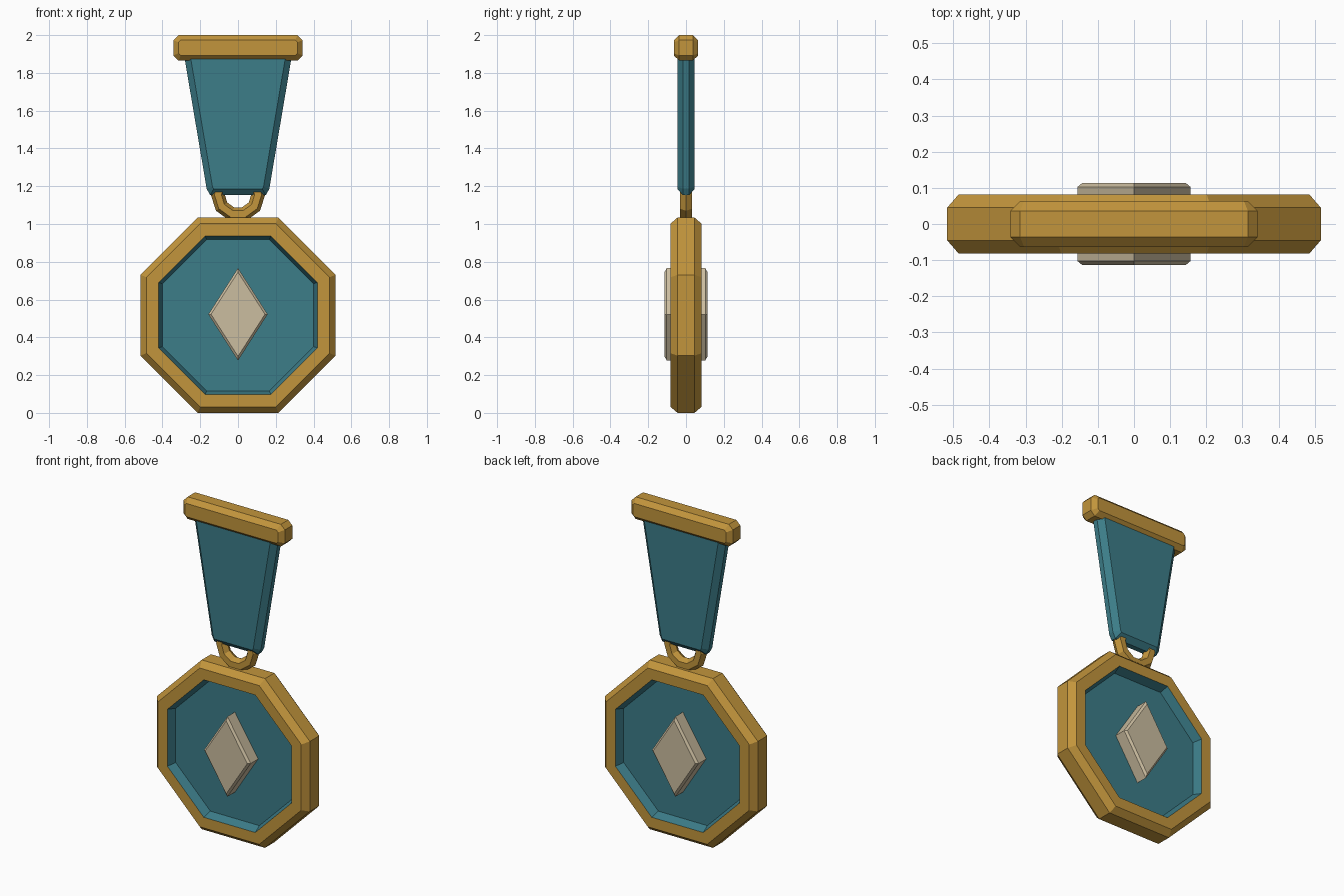
import bpy, bmesh
from math import cos, sin, pi, radians
from mathutils import Vector

cube = bpy.data.objects.get("Cube")
if cube:
    bpy.data.objects.remove(cube, do_unlink=True)


def make_material(name, rgb):
    mat = bpy.data.materials.new(name)
    mat.use_nodes = True
    mat.diffuse_color = (*rgb, 1)
    mat.node_tree.nodes["Principled BSDF"].inputs["Base Color"].default_value = (*rgb, 1)
    return mat


gold = make_material("warm gold", (0.54, 0.30, 0.045))
teal = make_material("teal", (0.045, 0.205, 0.25))
cream = make_material("pale stone", (0.60, 0.51, 0.35))


def inset(outline, d):
    """Move every edge of a convex counter-clockwise outline inwards by d."""
    pts = [Vector(p) for p in outline]
    result = []
    for i, p in enumerate(pts):
        a = (p - pts[i - 1]).normalized()
        b = (pts[(i + 1) % len(pts)] - p).normalized()
        na, nb = Vector((-a.y, a.x)), Vector((-b.y, b.x))
        result.append(p + (na + nb) * (d / (1 + na.dot(nb))))
    return result


def layered_plate(name, outline, front_layers, mats, bands=None):
    """Loft (inset, depth) loops from the front face to the side, mirrored to the back.
    bands gives a material index for the cap and each front band."""
    layers = [(d, -y) for d, y in front_layers] + [(d, y) for d, y in reversed(front_layers)]
    bands = bands or [0] * len(front_layers)
    slots = bands[1:] + [0] + bands[:0:-1]
    bm = bmesh.new()
    loops = [[bm.verts.new((p.x, y, p.y)) for p in inset(outline, d)] for d, y in layers]
    for first, second, slot in zip(loops, loops[1:], slots):
        for i in range(len(first)):
            face = bm.faces.new((first[i - 1], first[i], second[i], second[i - 1]))
            face.material_index = slot
    for cap in (loops[0], loops[-1]):
        bm.faces.new(cap).material_index = bands[0]
    bmesh.ops.recalc_face_normals(bm, faces=bm.faces)
    mesh = bpy.data.meshes.new(name)
    bm.to_mesh(mesh)
    bm.free()
    obj = bpy.data.objects.new(name, mesh)
    bpy.context.collection.objects.link(obj)
    for mat in mats:
        mesh.materials.append(mat)
    return obj


def mirrored(right_side):
    """Complete a bottom-to-top right-hand outline with its left half."""
    return right_side + [(-x, z) for x, z in reversed(right_side)]


# Octagonal medal: gold rim around recessed teal fields on both faces
apothem = 0.517
radius = apothem / cos(pi / 8)
octagon = [(radius * cos(pi / 8 + k * pi / 4), apothem + radius * sin(pi / 8 + k * pi / 4))
           for k in range(8)]
layered_plate("medal_body", octagon,
              [(0.117, 0.03), (0.097, 0.082), (0.032, 0.082), (0, 0.045)],
              [gold, teal], [1, 1, 0, 0])

# Diamond stone, passing through the medal
diamond = [(0.157, 0.522), (0, 0.767), (-0.157, 0.522), (0, 0.277)]
layered_plate("diamond_stone", diamond, [(0.012, 0.114), (0, 0.102)], [cream])

# Tapered ribbon with chamfered edges
ribbon = mirrored([(0.148, 1.153), (0.166, 1.187), (0.29, 1.92)])
layered_plate("ribbon", ribbon, [(0.032, 0.046), (0, 0.016)], [teal])

# Top bar with chamfered corners
bar = mirrored([(0.315, 1.865), (0.342, 1.892), (0.342, 1.973), (0.315, 2.0)])
layered_plate("top_bar", bar, [(0.027, 0.064), (0, 0.036)], [gold])

# Hanging ring joining the ribbon and the medal
bpy.ops.mesh.primitive_torus_add(major_segments=10, minor_segments=6,
                                 major_radius=0.107, minor_radius=0.037,
                                 location=(0, 0, 1.155), rotation=(radians(90), 0, 0))
ring = bpy.context.object
ring.name = "hanging_ring"
ring.data.materials.append(gold)
